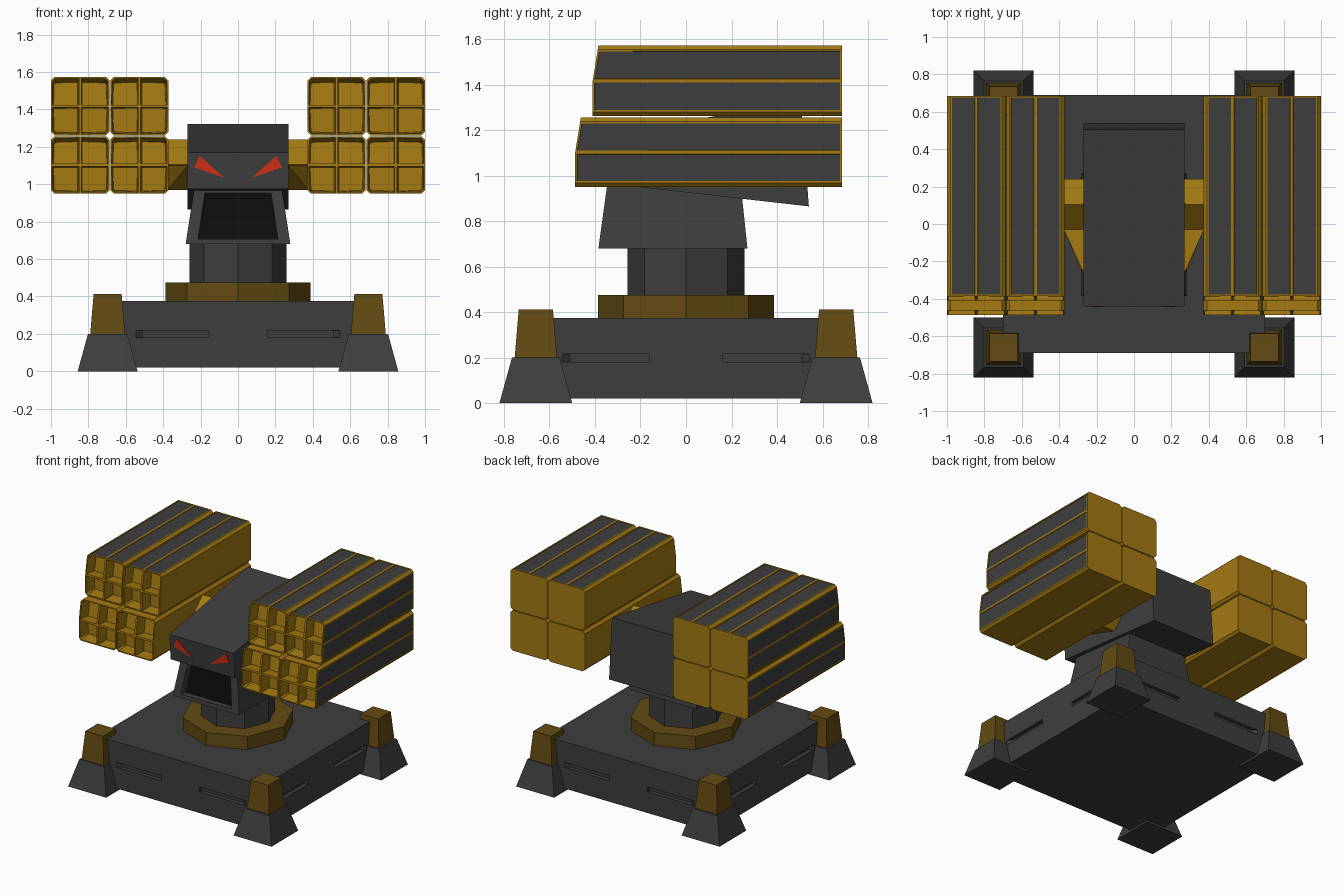
import bpy, bmesh, math
from mathutils import Vector, Matrix

if "Cube" in bpy.data.objects:
    bpy.data.objects.remove(bpy.data.objects["Cube"])


def material(name, rgb):
    m = bpy.data.materials.new(name)
    m.diffuse_color = (*rgb, 1)
    m.use_nodes = True
    m.node_tree.nodes["Principled BSDF"].inputs["Base Color"].default_value = m.diffuse_color
    return m


GREY = material("dark grey", (0.048, 0.048, 0.048))
GOLD = material("gold", (0.37, 0.195, 0.006))
BROWN = material("dark gold", (0.125, 0.07, 0.006))
BLACK = material("black", (0.004, 0.004, 0.004))
RED = material("red", (0.68, 0.028, 0.008))


def finish(name, bm, *mats):
    bmesh.ops.recalc_face_normals(bm, faces=bm.faces)
    me = bpy.data.meshes.new(name)
    bm.to_mesh(me)
    bm.free()
    for m in mats:
        me.materials.append(m)
    ob = bpy.data.objects.new(name, me)
    bpy.context.collection.objects.link(ob)
    return ob


def add_hull(bm, pts):
    """Convex solid around a few points."""
    vs = [bm.verts.new(p) for p in pts]
    bmesh.ops.convex_hull(bm, input=vs)


def rect(x0, x1, y0, y1, z):
    return [(x0, y0, z), (x1, y0, z), (x1, y1, z), (x0, y1, z)]


def solid(name, pts, mat):
    bm = bmesh.new()
    add_hull(bm, pts)
    bmesh.ops.dissolve_limit(bm, angle_limit=0.01, verts=bm.verts, edges=bm.edges)
    return finish(name, bm, mat)


def polygon_post(name, r, z0, z1, mat):
    """Octagonal post with corners on the axes."""
    ring = [(r * math.cos(i * math.pi / 4), r * math.sin(i * math.pi / 4)) for i in range(8)]
    return solid(name, [(x, y, z) for x, y in ring for z in (z0, z1)], mat)


# base slab with two slots in each side
base = solid("base", rect(-.7, .7, -.69, .69, .02) + rect(-.7, .7, -.69, .69, .375), GREY)
bm = bmesh.new()
for k in range(4):
    face = .69 if k % 2 == 0 else .70
    turn = Matrix.Rotation(k * math.pi / 2, 3, 'Z')
    for s in (-1, 1):
        prof = [(.16, -.02), (.568, -.02), (.51, .03), (.16, .03)]
        add_hull(bm, [turn @ Vector((s * x, d - face, z)) for x, d in prof for z in (.18, .217)])
cutter = finish("slot_cutter", bm, GREY)
cutter.hide_render = True
cutter.hide_set(True)
mod = base.modifiers.new("slots", 'BOOLEAN')
mod.object = cutter
mod.operation = 'DIFFERENCE'
mod.solver = 'EXACT'

# four corner feet with posts
for sx in (-1, 1):
    for sy in (-1, 1):
        cx, cy = sx * .697, sy * .66

        def sq(h, z):
            return rect(cx - h, cx + h, cy - h, cy + h, z)
        solid("foot", sq(.16, 0) + sq(.105, .2), GREY)
        solid("foot_post", sq(.093, .2) + sq(.075, .412), BROWN)

# turntable and column
polygon_post("turntable", .387, .375, .475, BROWN)
polygon_post("column", .258, .475, .68, GREY)

# neck block with a recessed black mouth
bm = bmesh.new()
add_hull(bm, rect(-.28, .28, -.385, .27, .68) + rect(-.233, .233, -.343, .238, .985))
bmesh.ops.dissolve_limit(bm, angle_limit=0.01, verts=bm.verts, edges=bm.edges)
bmesh.ops.recalc_face_normals(bm, faces=bm.faces)
mouth = min(bm.faces, key=lambda f: f.normal.y)
bmesh.ops.inset_individual(bm, faces=[mouth], thickness=.042)
for v in mouth.verts:
    v.co.x *= .86
bmesh.ops.inset_individual(bm, faces=[mouth], thickness=.006, depth=-.05)
mouth.material_index = 1
finish("neck", bm, GREY, BLACK)

# wedge head
side = [(-.44, 1.17), (.505, 1.322), (.54, .865), (-.425, .975)]
solid("head", [(x, y, z) for y, z in side for x in (-.27, .27)], GREY)

# slanted eyes: thin plates on the front face
for s in (-1, 1):
    pts = []
    for x, z in [(.235, 1.09), (.205, 1.152), (.075, 1.035)]:
        y = -.425 - .015 * (z - .975) / .195
        pts += [(s * x, y + .001, z), (s * x, y - .007, z)]
    solid("eye", pts, RED)

# diamond arms and their braces
for s in (-1, 1):
    dia = [(.24, 1.105), (.105, 1.238), (-.03, 1.105), (.105, .97)]
    solid("arm", [(s * x, y, z) for y, z in dia for x in (.25, .38)], GOLD)
    solid("arm_brace", [(s * .268, -.265, 1.1), (s * .268, -.03, 1.1), (s * .375, -.03, 1.1),
                        (s * .268, .1, .972), (s * .375, .1, .972)], GOLD)


def launcher(s, x0, x1, z0, z1, yf, outer, upper):
    """Box of four square tubes with dark panels on its exposed top and outer side."""
    yb, slant = .685, .025
    zm, xm = (z0 + z1) / 2, s * (x0 + x1) / 2
    bm = bmesh.new()
    bmesh.ops.create_cube(bm, size=1, matrix=Matrix.Translation((xm, (yf + yb) / 2, zm))
                          @ Matrix.Diagonal((x1 - x0, yb - yf, z1 - z0, 1)))
    long_edges = [e for e in bm.edges if abs(e.verts[0].co.y - e.verts[1].co.y) > .5]
    bmesh.ops.bevel(bm, geom=long_edges, offset=.018, segments=1, affect='EDGES')
    for co, no in (((xm, 0, 0), (1, 0, 0)), ((0, 0, zm), (0, 0, 1))):
        bmesh.ops.bisect_plane(bm, geom=bm.verts[:] + bm.edges[:] + bm.faces[:],
                               plane_co=co, plane_no=no)
    for v in bm.verts:
        if v.co.y < 0 and v.co.z > zm:
            v.co.y += slant * (v.co.z - zm) / (z1 - zm)
    bmesh.ops.recalc_face_normals(bm, faces=bm.faces)
    bm.normal_update()
    tubes = [f for f in bm.faces if f.normal.y < -.9]
    panels = [f for f in bm.faces if (upper and f.normal.z > .99) or (outer and f.normal.x * s > .99)]
    bmesh.ops.inset_individual(bm, faces=tubes, thickness=.01)
    bmesh.ops.inset_individual(bm, faces=tubes, thickness=.009, depth=-.09)
    bmesh.ops.inset_individual(bm, faces=panels, thickness=.011)
    bmesh.ops.inset_individual(bm, faces=panels, thickness=.002, depth=-.004)
    for f in panels:
        f.material_index = 1
    finish("launcher_box", bm, GOLD, GREY)


# two pods of 2 x 2 launcher boxes
for s in (-1, 1):
    for x0, x1, outer in ((.372, .683, False), (.687, 1.0, True)):
        launcher(s, x0, x1, .95, 1.256, -.487, outer, False)
        launcher(s, x0, x1, 1.262, 1.573, -.41, outer, True)
